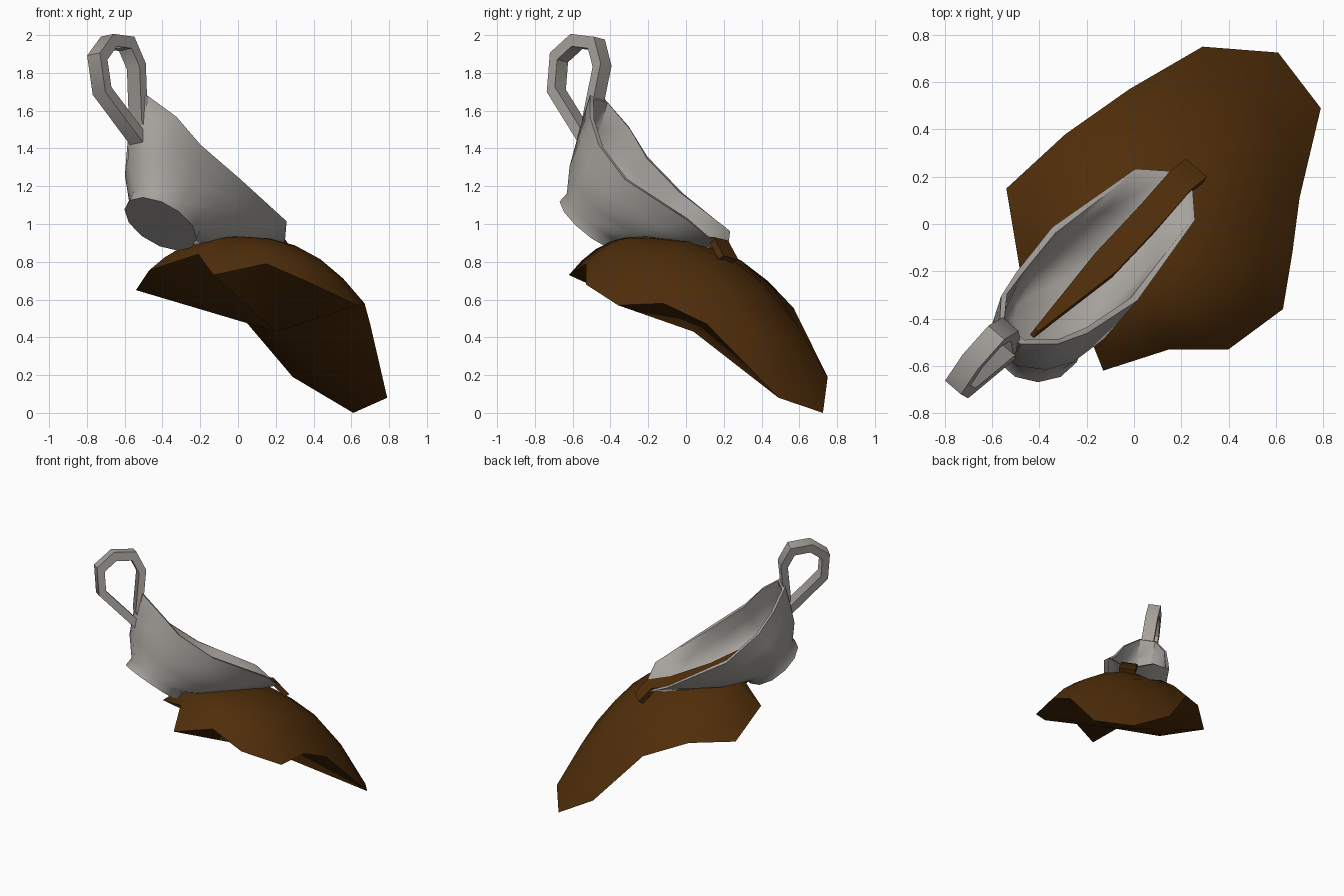
import bpy, bmesh, math
from mathutils import Vector

cube = bpy.data.objects.get("Cube")
if cube:
    bpy.data.objects.remove(cube, do_unlink=True)


def material(name, rgb):
    m = bpy.data.materials.new(name)
    m.use_nodes = True
    m.diffuse_color = (*rgb, 1)
    m.node_tree.nodes["Principled BSDF"].inputs["Base Color"].default_value = (*rgb, 1)
    return m


silver = material("silver grey", (0.38, 0.36, 0.335))
brown = material("gravy brown", (0.08, 0.027, 0.003))

# Tilted frame of the boat: along its length, across it, and up from its foot
ORIGIN = Vector((-0.41, -0.5, 1.0))
ALONG = Vector((0.586, 0.53, -0.61))
ACROSS = Vector((-0.75, 0.646, -0.158))
UP = Vector((0.31, 0.55, 0.78))


def tilt(u, w, n):
    return ORIGIN + ALONG * u + ACROSS * w + UP * n


def loft(name, rings, mat, start=None, end=None, angle=35):
    """Skin closed rings; each end is closed by a face or by a fan to a point."""
    bm = bmesh.new()
    loops = [[bm.verts.new(p) for p in ring] for ring in rings]
    count = len(loops[0])
    for a, b in zip(loops, loops[1:]):
        for i in range(count):
            j = (i + 1) % count
            bm.faces.new((a[i], a[j], b[j], b[i]))
    for loop, tip in ((loops[0], start), (loops[-1], end)):
        if tip is None:
            bm.faces.new(loop)
        else:
            v = bm.verts.new(tip)
            for i in range(count):
                bm.faces.new((loop[i], loop[(i + 1) % count], v))
    bmesh.ops.recalc_face_normals(bm, faces=bm.faces)
    mesh = bpy.data.meshes.new(name)
    bm.to_mesh(mesh)
    bm.free()
    mesh.materials.append(mat)
    ob = bpy.data.objects.new(name, mesh)
    bpy.context.collection.objects.link(ob)
    bpy.ops.object.select_all(action='DESELECT')
    ob.select_set(True)
    bpy.context.view_layer.objects.active = ob
    bpy.ops.object.shade_smooth_by_angle(angle=math.radians(angle))


# Boat: half of the rim from spout to handle, mirrored, blended down to an oval foot
half = [(0.79, 0.06, 0.484), (0.66, 0.168, 0.5), (0.2, 0.24, 0.41),
        (-0.11, 0.2, 0.41), (-0.3, 0.158, 0.46), (-0.46, 0.06, 0.5)]
rim = half + [(u, -w, n) for u, w, n in reversed(half)]


def boat_ring(flare, height, size=1.0, inset=0.0):
    ring = []
    for i, (ru, rw, rn) in enumerate(rim):
        t = math.radians(15 + 30 * i)
        fu, fw = 0.226 * size * math.cos(t), 0.185 * size * math.sin(t)
        u, w = fu + (ru - fu) * flare, fw + (rw - fw) * flare
        k = 1 - inset / math.hypot(u - 0.1, w)
        ring.append(tilt(0.1 + (u - 0.1) * k, w * k, rn * height))
    return ring


loft("gravy_boat", [
    boat_ring(0, 0), boat_ring(0.03, 0.13, 0.95),
    boat_ring(0.38, 0.4, 1.13), boat_ring(0.72, 0.7, 1.1), boat_ring(1, 1),
    boat_ring(1, 1, 1, 0.03), boat_ring(0.7, 0.73, 1.1, 0.03),
    boat_ring(0.36, 0.49, 1.1, 0.03), boat_ring(0.05, 0.36, 0.85, 0.02),
], silver, angle=50)

# Handle: flat band bent into an open loop
path = [(-0.25, 0.25), (-0.725, 0.32), (-0.86, 0.48), (-0.82, 0.64),
        (-0.68, 0.73), (-0.54, 0.66), (-0.33, 0.31)]
bands = []
for u, n in path:
    iu, im = -0.64 + (u + 0.64) * 0.7, 0.5 + (n - 0.5) * 0.7
    bands.append([tilt(u, -0.045, n), tilt(u, 0.045, n),
                  tilt(iu, 0.045, im), tilt(iu, -0.045, im)])
loft("handle", bands, silver, angle=50)

# Pouring gravy: thin strip running up the inside and over the lip
stream = [(-0.11, 0.2, 0.01), (0.35, 0.28, 0.06), (0.62, 0.395, 0.06),
          (0.77, 0.502, 0.06), (0.9, 0.475, 0.06)]
loft("gravy_stream", [
    [tilt(u, -w, n), tilt(u, w, n), tilt(u - 0.015, w, n - 0.035), tilt(u - 0.015, -w, n - 0.035)]
    for u, n, w in stream], brown, angle=50)

# Gravy pool: domed top spreading to an uneven edge, closed by a fan below
edge = [(-0.54, 0.15, 0.65), (-0.29, 0.38, 0.66), (-0.02, 0.57, 0.555), (0.29, 0.75, 0.19),
        (0.61, 0.725, 0), (0.79, 0.49, 0.08), (0.7, 0.11, 0.47), (0.67, -0.12, 0.58),
        (0.63, -0.36, 0.57), (0.4, -0.53, 0.68), (0.15, -0.53, 0.79),
        (-0.13, -0.62, 0.73), (-0.21, -0.42, 0.84), (-0.47, -0.27, 0.755)]
crown = Vector((0, -0.22, 0.935))


def pool_ring(f):
    return [(crown.x + (x - crown.x) * f, crown.y + (y - crown.y) * f,
             crown.z + (z - crown.z) * f ** 2.5) for x, y, z in edge]


loft("gravy_pool", [pool_ring(f) for f in (0.25, 0.45, 0.65, 0.83, 1)], brown,
     start=crown, end=(0.2, 0.04, 0.43), angle=50)
